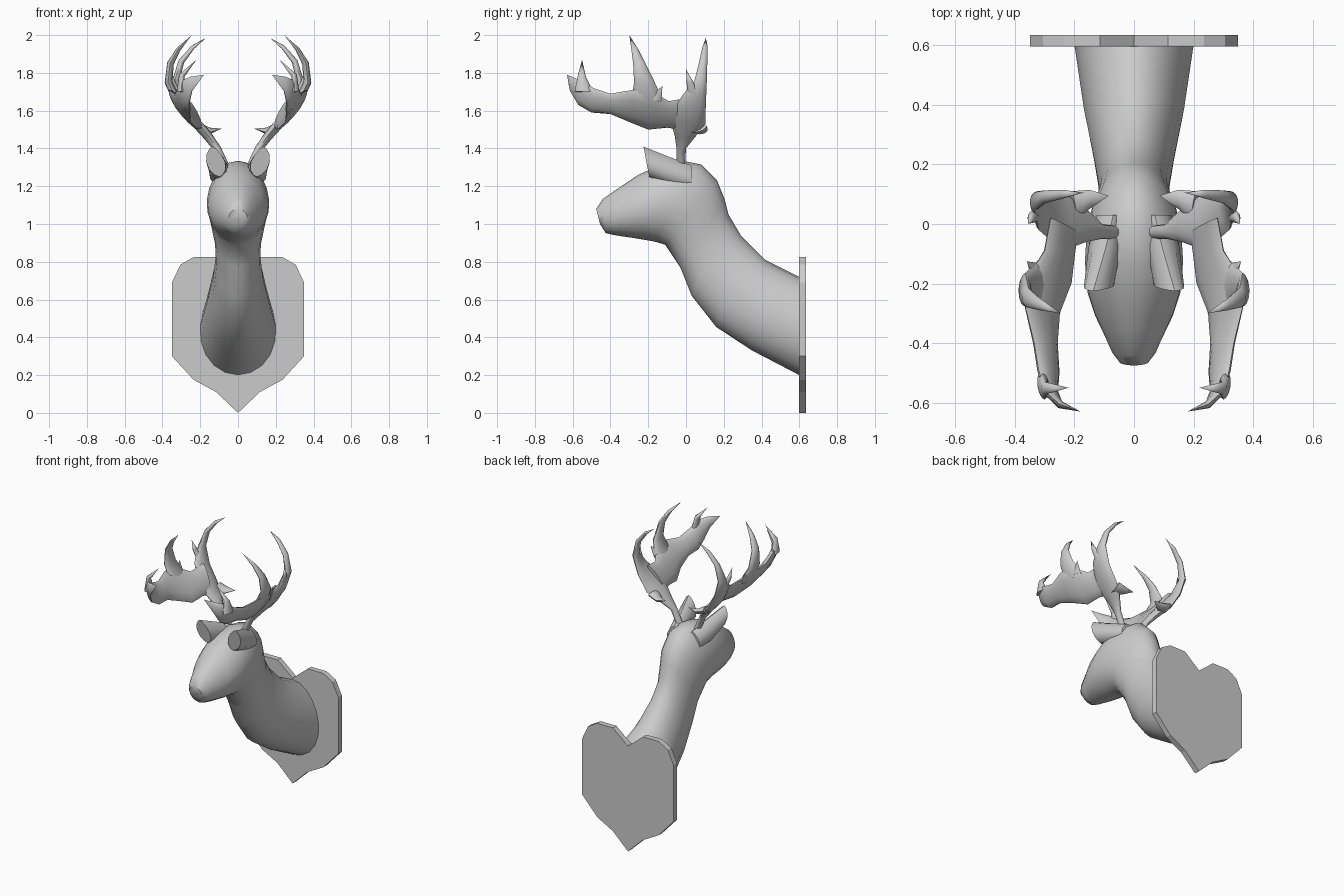
import bpy, bmesh, math
from mathutils import Vector


def loft(bm, rows, n, power=1.0, lean=0.0, side=None):
    """Skin oval rings; each row is (edge point, opposite edge point, half thickness)."""
    mids = [(Vector(a) + Vector(b)) / 2 for a, b, _ in rows]
    rings = []
    for i, (a, b, t) in enumerate(rows):
        half = (Vector(a) - Vector(b)) / 2
        tangent = mids[min(i + 1, len(rows) - 1)] - mids[max(i - 1, 0)]
        d = side or tangent.cross(half).normalized()
        ring = []
        for k in range(n):
            ang = 2 * math.pi * k / n
            s, c = math.sin(ang), math.cos(ang)
            w = t * math.copysign(abs(s) ** power, s) * (1 - lean * c)
            ring.append(bm.verts.new(mids[i] + half * c + d * w))
        rings.append(ring)
    for r, q in zip(rings, rings[1:]):
        for k in range(n):
            bm.faces.new((r[k], r[(k + 1) % n], q[(k + 1) % n], q[k]))
    bm.faces.new(rings[0][::-1])
    bm.faces.new(rings[-1])


def finish(bm, name, mirror=False, angle=50):
    bmesh.ops.remove_doubles(bm, verts=bm.verts, dist=0.0005)
    bmesh.ops.recalc_face_normals(bm, faces=bm.faces)
    me = bpy.data.meshes.new(name)
    bm.to_mesh(me)
    bm.free()
    ob = bpy.data.objects.new(name, me)
    bpy.context.collection.objects.link(ob)
    bpy.ops.object.select_all(action='DESELECT')
    ob.select_set(True)
    bpy.context.view_layer.objects.active = ob
    bpy.ops.object.shade_smooth_by_angle(angle=math.radians(angle))
    if mirror:
        ob.modifiers.new("Mirror", 'MIRROR').use_mirror_merge = False
    return ob


def tip(x, y, z):
    return ((x, y, z), (x, y, z), 0)


# Wall plaque with pointed foot and notched top
half = [(0.115, 0.11), (0.235, 0.175), (0.35, 0.30), (0.35, 0.69),
        (0.305, 0.785), (0.235, 0.825), (0.115, 0.825)]
outline = [(0, 0)] + half + [(0, 0.73)] + [(-x, z) for x, z in reversed(half)]
bm = bmesh.new()
face = bm.faces.new([bm.verts.new((x, 0.597, z)) for x, z in outline])
ext = bmesh.ops.extrude_face_region(bm, geom=[face])
bmesh.ops.translate(bm, vec=(0, 0.038, 0),
                    verts=[v for v in ext['geom'] if isinstance(v, bmesh.types.BMVert)])
finish(bm, "plaque", angle=15)

# Neck and head: (top y, top z, bottom y, bottom z, half width)
body = [(0.60, 0.72, 0.60, 0.20, 0.200), (0.42, 0.81, 0.35, 0.33, 0.168),
        (0.29, 0.94, 0.16, 0.455, 0.135), (0.225, 1.05, 0.03, 0.62, 0.117),
        (0.205, 1.13, -0.03, 0.77, 0.124), (0.165, 1.23, -0.11, 0.89, 0.148),
        (0.08, 1.315, -0.17, 0.908, 0.160), (-0.02, 1.335, -0.23, 0.918, 0.165),
        (-0.13, 1.315, -0.29, 0.928, 0.158), (-0.25, 1.262, -0.34, 0.935, 0.133),
        (-0.35, 1.195, -0.39, 0.943, 0.100), (-0.44, 1.133, -0.425, 0.952, 0.073),
        (-0.475, 1.08, -0.455, 1.0, 0.048)]
bm = bmesh.new()
loft(bm, [((0, a, b), (0, c, d), w) for a, b, c, d, w in body], 20,
     lean=0.1, side=Vector((1, 0, 0)))
finish(bm, "head_and_neck")

# Ears swept forward to a point
bm = bmesh.new()
loft(bm, [((0.07, 0.03, 1.31), (0.09, 0.03, 1.18), 0.045),
          ((0.095, -0.08, 1.352), (0.10, -0.07, 1.20), 0.055),
          ((0.137, -0.225, 1.41), (0.10, -0.195, 1.25), 0.05)], 12,
     power=1.4, lean=0.15, side=Vector((1, 0, 0)))
finish(bm, "ears", mirror=True)

# Antler parts: stem with rear tine, palm, then the smaller tines
stem = [((0.07, -0.005, 1.31), (0.07, -0.05, 1.31), 0.022),
        ((0.11, 0.00, 1.40), (0.11, -0.05, 1.40), 0.02),
        ((0.17, 0.06, 1.475), (0.16, -0.06, 1.47), 0.025),
        ((0.23, 0.102, 1.53), (0.24, -0.09, 1.57), 0.025),
        ((0.29, 0.105, 1.63), (0.32, -0.02, 1.68), 0.022),
        ((0.325, 0.11, 1.75), (0.335, 0.045, 1.76), 0.02),
        ((0.30, 0.113, 1.86), (0.30, 0.07, 1.86), 0.016),
        ((0.24, 0.115, 1.94), (0.24, 0.085, 1.93), 0.011),
        tip(0.17, 0.105, 1.985)]
palm = [((0.28, 0.02, 1.67), (0.19, -0.03, 1.50), 0.022),
        ((0.30, -0.09, 1.65), (0.20, -0.10, 1.51), 0.025),
        ((0.345, -0.16, 1.69), (0.21, -0.20, 1.50), 0.027),
        ((0.365, -0.28, 1.71), (0.25, -0.30, 1.54), 0.025),
        ((0.335, -0.40, 1.69), (0.26, -0.40, 1.582), 0.025),
        ((0.32, -0.49, 1.72), (0.255, -0.50, 1.59), 0.024),
        ((0.30, -0.56, 1.76), (0.26, -0.57, 1.63), 0.02),
        ((0.25, -0.605, 1.78), (0.245, -0.61, 1.70), 0.013),
        tip(0.18, -0.63, 1.79)]
middle_tine = [((0.32, -0.29, 1.65), (0.32, -0.12, 1.65), 0.022),
               ((0.37, -0.275, 1.75), (0.365, -0.165, 1.75), 0.021),
               ((0.36, -0.28, 1.85), (0.355, -0.215, 1.85), 0.018),
               ((0.315, -0.29, 1.93), (0.315, -0.25, 1.92), 0.012),
               tip(0.245, -0.30, 2.0)]
front_tine = [((0.30, -0.59, 1.70), (0.31, -0.49, 1.70), 0.02),
              ((0.295, -0.572, 1.79), (0.30, -0.53, 1.78), 0.015),
              tip(0.22, -0.55, 1.87)]
rear_spur = [((0.31, 0.01, 1.67), (0.31, 0.08, 1.67), 0.02),
             ((0.345, 0.003, 1.75), (0.345, 0.04, 1.75), 0.013),
             tip(0.355, 0.00, 1.82)]
brow_tine = [((0.21, 0.11, 1.52), (0.20, 0.0, 1.50), 0.025),
             ((0.15, 0.115, 1.50), (0.15, 0.05, 1.485), 0.017),
             tip(0.085, 0.095, 1.505)]
palm_spur = [((0.33, -0.13, 1.65), (0.33, -0.20, 1.67), 0.018),
             tip(0.36, -0.125, 1.73)]
bm = bmesh.new()
for part in (stem, palm, middle_tine, front_tine, rear_spur, brow_tine, palm_spur):
    loft(bm, part, 12, power=1.2)
finish(bm, "antlers", mirror=True)
